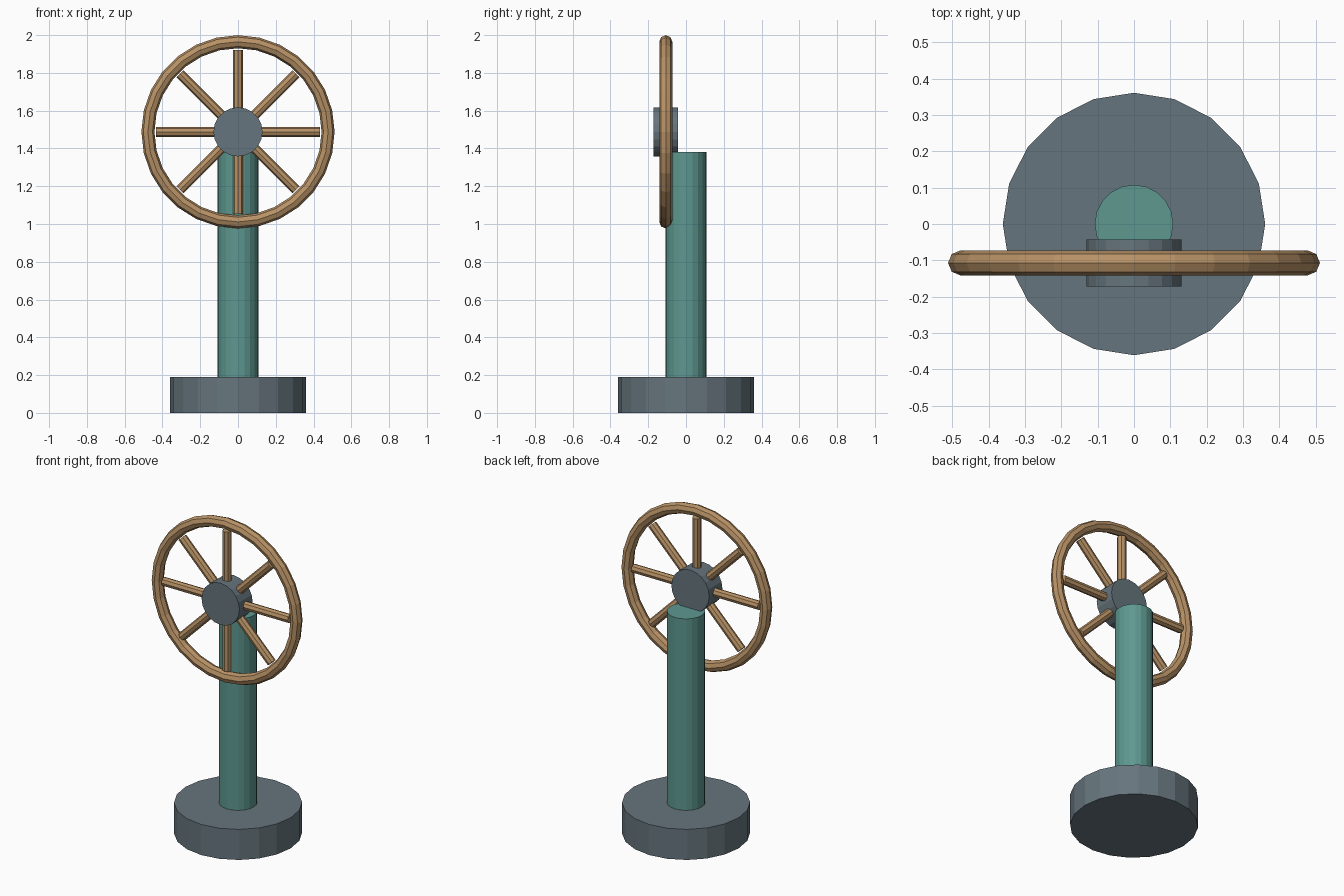
import bpy, math
from mathutils import Matrix

if "Cube" in bpy.data.objects:
    bpy.data.objects.remove(bpy.data.objects["Cube"])


def material(name, rgb):
    m = bpy.data.materials.new(name)
    m.diffuse_color = (*rgb, 1)
    m.use_nodes = True
    m.node_tree.nodes["Principled BSDF"].inputs["Base Color"].default_value = m.diffuse_color
    return m


slate = material("slate grey", (0.133, 0.178, 0.205))
teal = material("teal paint", (0.112, 0.314, 0.279))
wood = material("tan wood", (0.479, 0.287, 0.133))

HUB_Y, HUB_Z = -0.107, 1.488
UPRIGHT = Matrix.Rotation(math.pi / 2, 4, 'X')  # turns the z axis to face the front


def finish(name, mat, matrix):
    ob = bpy.context.object
    ob.name = name
    ob.matrix_world = matrix
    ob.data.materials.append(mat)
    return ob


def cylinder(name, mat, radius, depth, sides, matrix):
    bpy.ops.mesh.primitive_cylinder_add(vertices=sides, radius=radius, depth=depth)
    return finish(name, mat, matrix)


# Round base and column
cylinder("base", slate, 0.361, 0.19, 20, Matrix.Translation((0, 0, 0.095)))
cylinder("column", teal, 0.108, 1.19, 20, Matrix.Translation((0, 0, 0.785)))

# Wheel hub and rim, facing the front
centre = Matrix.Translation((0, HUB_Y, HUB_Z))
cylinder("hub", slate, 0.13, 0.13, 20, centre @ UPRIGHT)
bpy.ops.mesh.primitive_torus_add(major_segments=28, minor_segments=8,
                                 major_radius=0.477, minor_radius=0.0345)
finish("rim", wood, centre @ UPRIGHT)

# Eight spokes, stopping just short of the rim
INNER, OUTER = 0.04, 0.434
for i in range(8):
    turn = Matrix.Rotation(i * math.pi / 4, 4, 'Y')
    offset = Matrix.Translation((0, 0, (INNER + OUTER) / 2))
    cylinder(f"spoke_{i + 1}", wood, 0.0265, OUTER - INNER, 8, centre @ turn @ offset)
